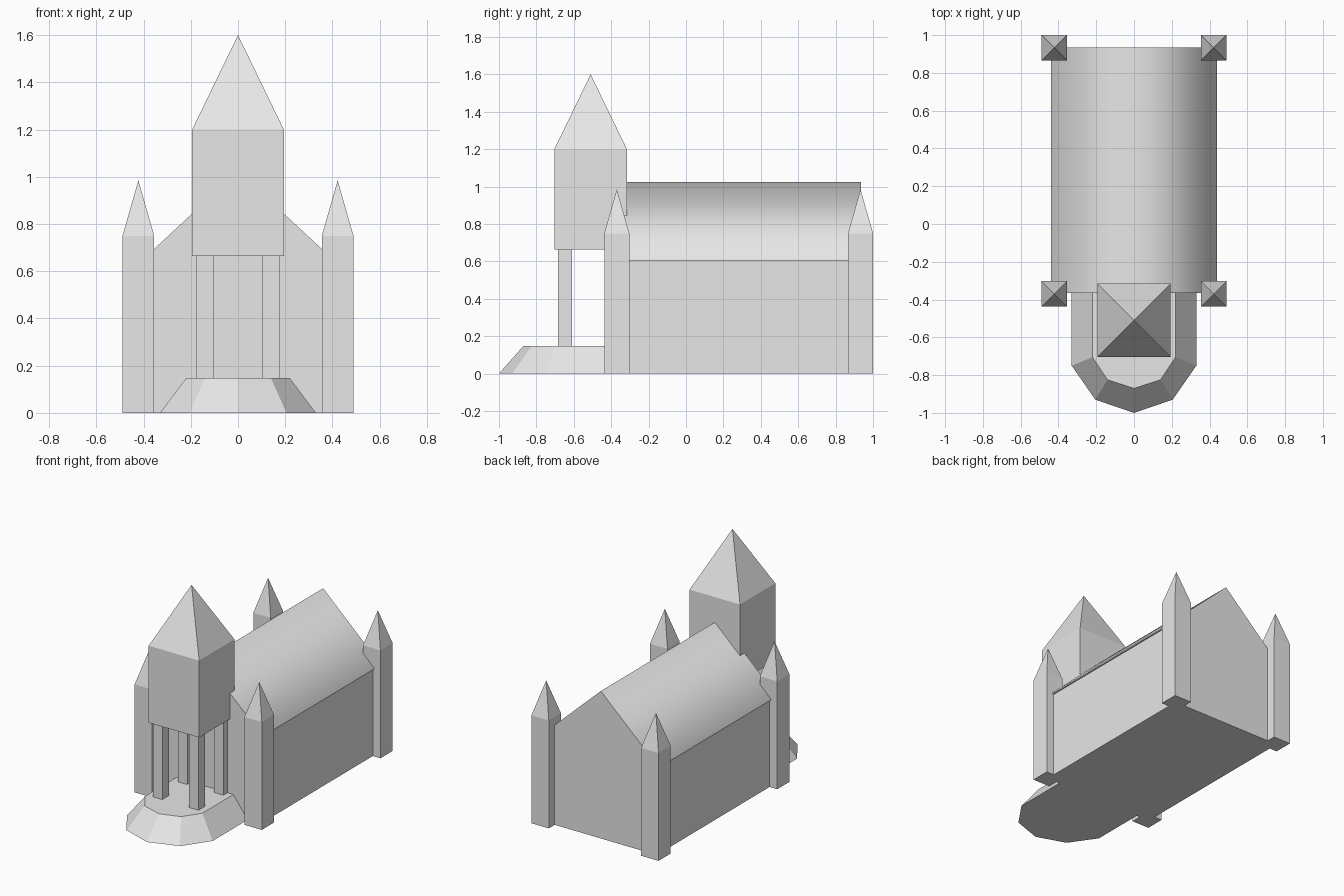
import bpy
import bmesh

cube = bpy.data.objects.get("Cube")
if cube:
    bpy.data.objects.remove(cube, do_unlink=True)

# One pale stone colour for the whole building
stone = bpy.data.materials.new("pale_stone")
stone.use_nodes = True
colour = (0.8, 0.8, 0.8, 1)
stone.diffuse_color = colour
stone.node_tree.nodes["Principled BSDF"].inputs["Base Color"].default_value = colour


def finish(name, bm):
    bmesh.ops.recalc_face_normals(bm, faces=bm.faces)
    mesh = bpy.data.meshes.new(name)
    bm.to_mesh(mesh)
    bm.free()
    mesh.materials.append(stone)
    obj = bpy.data.objects.new(name, mesh)
    bpy.context.collection.objects.link(obj)
    return obj


def loft(name, lower, upper):
    """Closed solid between two matching rings of points."""
    bm = bmesh.new()
    a = [bm.verts.new(p) for p in lower]
    b = [bm.verts.new(p) for p in upper]
    bm.faces.new(a)
    bm.faces.new(b)
    for i in range(len(a)):
        j = (i + 1) % len(a)
        bm.faces.new((a[i], a[j], b[j], b[i]))
    return finish(name, bm)


def block(name, x, y, half_x, half_y, z0, z1, peak=None):
    """Upright block, with a pyramid on top when a peak height is given."""
    corners = [(x + sx * half_x, y + sy * half_y)
               for sx, sy in ((-1, -1), (1, -1), (1, 1), (-1, 1))]
    bm = bmesh.new()
    a = [bm.verts.new((*c, z0)) for c in corners]
    b = [bm.verts.new((*c, z1)) for c in corners]
    bm.faces.new(a)
    for i in range(4):
        j = (i + 1) % 4
        bm.faces.new((a[i], a[j], b[j], b[i]))
    if peak is None:
        bm.faces.new(b)
    else:
        tip = bm.verts.new((x, y, peak))
        for i in range(4):
            bm.faces.new((b[i], b[(i + 1) % 4], tip))
    return finish(name, bm)


# Nave walls and softly shaded gabled roof
front, back, eave = -0.365, 0.935, 0.605
block("nave_walls", 0, (front + back) / 2, 0.43, (back - front) / 2, 0, eave)
gable = [(-0.44, eave), (0.44, eave), (0.44, 0.615), (0, 1.025), (-0.44, 0.615)]
roof = loft("nave_roof", [(x, front, z) for x, z in gable],
            [(x, back, z) for x, z in gable])
for face in roof.data.polygons:
    face.use_smooth = abs(face.normal.y) < 0.5 and face.normal.z > -0.5

# Four corner turrets
for side, sx in (("left", 1), ("right", -1)):
    for end, y in (("front", -0.37), ("back", 0.933)):
        block(f"{end}_{side}_turret", sx * 0.422, y, 0.067, 0.067, 0, 0.75, 0.985)

# Bell tower over the porch, carried on four columns
tower_y = -0.51
block("bell_tower", 0, tower_y, 0.194, 0.194, 0.665, 1.2, 1.6)
for side, sx in (("left", 1), ("right", -1)):
    for end, sy in (("front", -1), ("back", 1)):
        block(f"{end}_{side}_column", sx * 0.139, tower_y + sy * 0.137,
              0.036, 0.037, 0.14, 0.67)


# Sloping porch platform with a rounded front
def porch_ring(half, z):
    right = [(-x, y, z) for x, y in half]
    left = [(x, y, z) for x, y in reversed(half) if x > 0]
    return right + left


loft("porch_platform",
     porch_ring([(0.33, -0.3), (0.33, -0.75), (0.205, -0.93), (0, -1)], 0),
     porch_ring([(0.22, -0.3), (0.22, -0.705), (0.14, -0.825), (0, -0.87)], 0.147))
